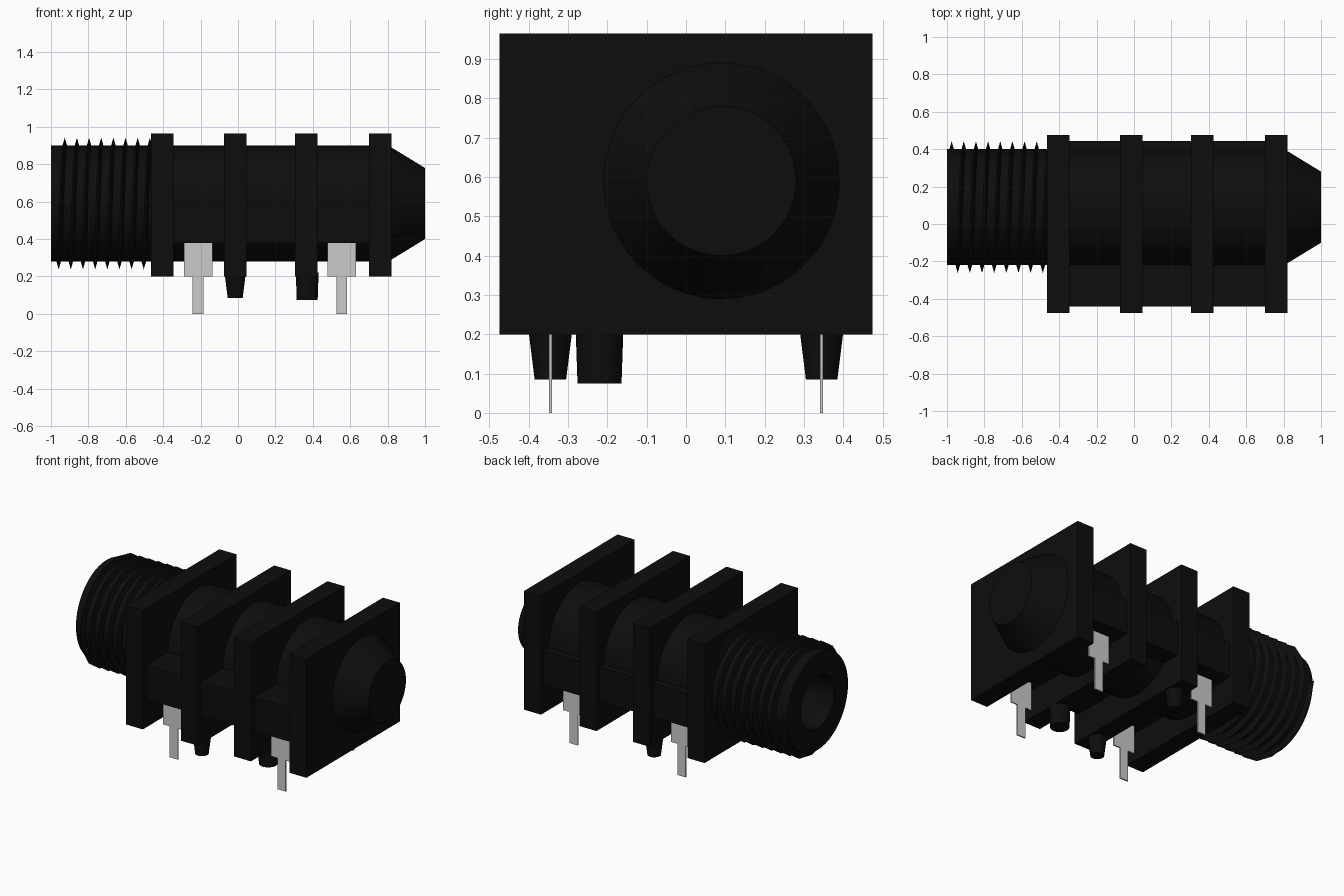
import bpy
import bmesh
from math import cos, sin, tau, pi, radians

cube = bpy.data.objects.get("Cube")
if cube:
    bpy.data.objects.remove(cube, do_unlink=True)

AXIS_Y, AXIS_Z = 0.09, 0.59   # centre line of the socket barrel


def material(name, rgb):
    mat = bpy.data.materials.new(name)
    mat.use_nodes = True
    mat.diffuse_color = (*rgb, 1)
    mat.node_tree.nodes["Principled BSDF"].inputs["Base Color"].default_value = (*rgb, 1)
    return mat


BLACK = material("black plastic", (0.004, 0.004, 0.004))
METAL = material("tinned metal", (0.6, 0.6, 0.6))


def finish(name, bm, mat, smooth=False):
    bmesh.ops.recalc_face_normals(bm, faces=bm.faces)
    mesh = bpy.data.meshes.new(name)
    bm.to_mesh(mesh)
    bm.free()
    mesh.materials.append(mat)
    obj = bpy.data.objects.new(name, mesh)
    bpy.context.collection.objects.link(obj)
    if smooth:
        bpy.ops.object.select_all(action="DESELECT")
        obj.select_set(True)
        bpy.context.view_layer.objects.active = obj
        bpy.ops.object.shade_smooth_by_angle(angle=radians(30))
    return obj


def box(name, x, y, z, mat=BLACK):
    bm = bmesh.new()
    bmesh.ops.create_cube(bm, size=1)
    for v in bm.verts:
        v.co = [lo + (c + 0.5) * (hi - lo) for c, (lo, hi) in zip(v.co, (x, y, z))]
    return finish(name, bm, mat)


def lathe(name, profile, sides=48):
    """Spin (x, radius) points around the barrel axis and cap both ends."""
    bm = bmesh.new()
    rings = [[bm.verts.new((x, AXIS_Y + r * cos(tau * i / sides), AXIS_Z + r * sin(tau * i / sides)))
              for i in range(sides)] for x, r in profile]
    for a, b in zip(rings, rings[1:]):
        for i in range(sides):
            j = (i + 1) % sides
            bm.faces.new((a[i], a[j], b[j], b[i]))
    bm.faces.new(rings[0])
    bm.faces.new(rings[-1])
    return finish(name, bm, BLACK, True)


def peg(name, x, y, bottom, r_top, r_bottom):
    bm = bmesh.new()
    top = 0.22
    bmesh.ops.create_cone(bm, cap_ends=True, segments=16, radius1=r_bottom, radius2=r_top, depth=top - bottom)
    bmesh.ops.translate(bm, verts=bm.verts, vec=(x, y, (top + bottom) / 2))
    return finish(name, bm, BLACK, True)


# Barrel with a blind bore open at the left-hand end of the axis
lathe("socket_barrel", [(0.68, 0.17), (-1, 0.17), (-1, 0.31), (0.82, 0.31)])
lathe("end_cone", [(0.81, 0.306), (0.82, 0.30), (1, 0.19)])

# Helical thread: a thin triangular ridge
bm = bmesh.new()
STEPS, TURNS, PITCH = 16, 8, 0.065
previous = None
for i in range(STEPS * TURNS + 1):
    t = tau * i / STEPS
    x = -0.455 - PITCH * i / STEPS
    ring = [bm.verts.new((x + dx, AXIS_Y + r * cos(t), AXIS_Z + r * sin(t)))
            for dx, r in ((-0.014, 0.303), (0, 0.352), (0.014, 0.303))]
    if previous:
        for k in range(3):
            n = (k + 1) % 3
            bm.faces.new((previous[k], previous[n], ring[n], ring[k]))
    else:
        bm.faces.new(ring)
    previous = ring
bm.faces.new(previous)
finish("screw_thread", bm, BLACK)

# Cutter that keeps the bore clear through the plates and side housing
cutter = lathe("bore_cutter", [(-0.9, 0.24), (0.695, 0.24)])
cutter.hide_render = True
cutter.display_type = "WIRE"
cutter.hide_set(True)

# Square flange plates and the housing slab joining them
bodies = [box(f"flange_plate_{i + 1}", (x, x + 0.12), (-0.475, 0.475), (0.2, 0.965))
          for i, x in enumerate((-0.465, -0.075, 0.305, 0.70))]
bodies.append(box("side_housing", (-0.40, 0.76), (-0.44, 0.445), (0.38, 0.60)))
for obj in bodies[:3] + bodies[-1:]:
    cut = obj.modifiers.new("bore", "BOOLEAN")
    cut.operation = "DIFFERENCE"
    cut.solver = "EXACT"
    cut.object = cutter

# Locating pegs under the middle plates
for side, y in (("front", -0.345), ("back", 0.345)):
    peg(f"{side}_locating_peg", -0.015, y, 0.085, 0.057, 0.04)
peg("offset_locating_peg", 0.37, -0.22, 0.075, 0.061, 0.056)

# Flat metal terminals: wide tab with a narrow solder leg
for side, y in (("front", -0.345), ("back", 0.345)):
    for end, x in (("left", 0.555), ("right", -0.213)):
        thick = (y - 0.004, y + 0.004)
        bm = bmesh.new()
        outline = [(-0.076, 0.385), (-0.076, 0.2), (-0.029, 0.2), (-0.029, 0)]
        outline += [(-px, pz) for px, pz in reversed(outline)]
        face = bm.faces.new([bm.verts.new((x + px, thick[0], pz)) for px, pz in outline])
        ext = bmesh.ops.extrude_face_region(bm, geom=[face])
        for v in ext["geom"]:
            if isinstance(v, bmesh.types.BMVert):
                v.co.y = thick[1]
        finish(f"{side}_{end}_terminal", bm, METAL)
